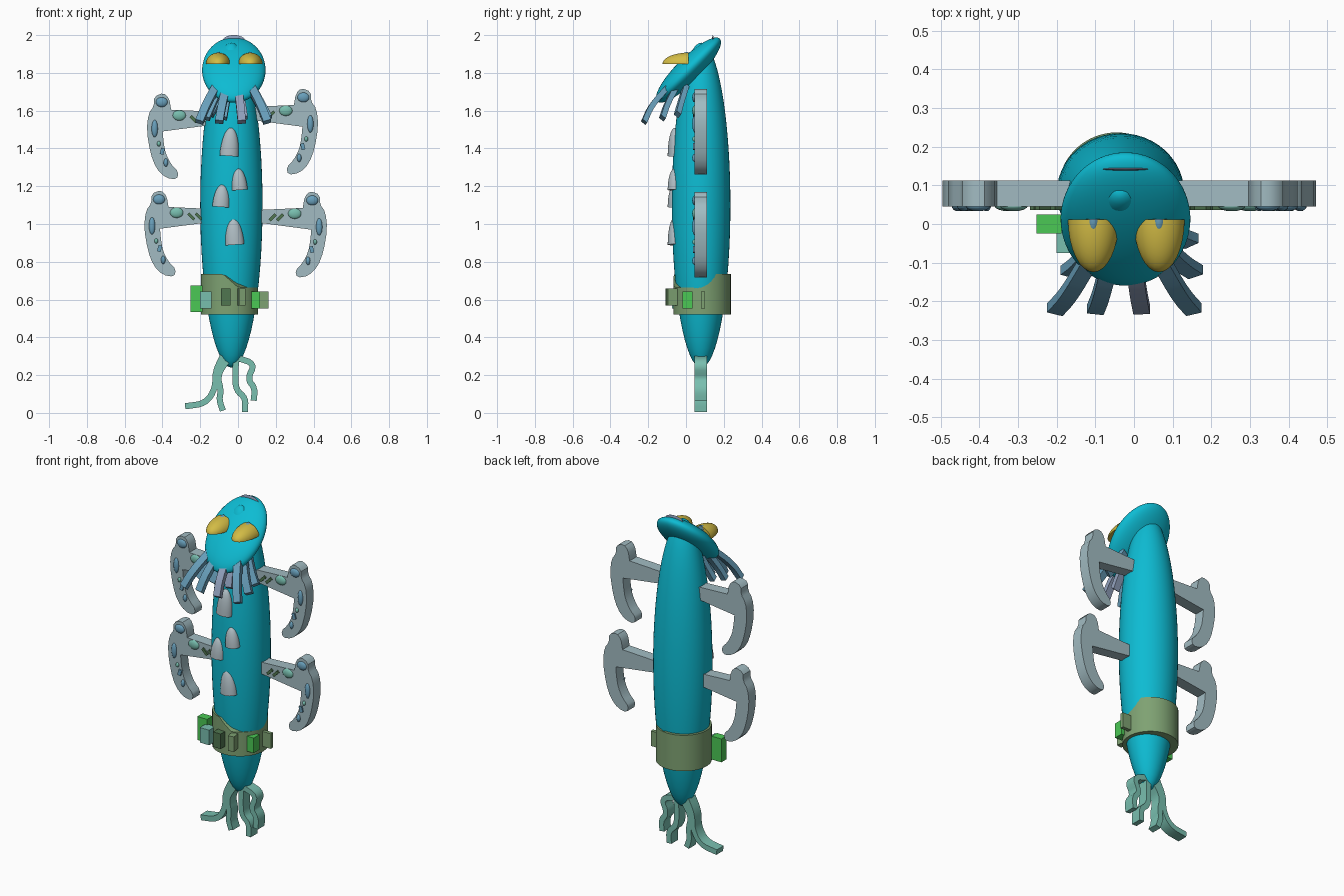
import bpy, bmesh, math
from mathutils import Vector, Matrix

if "Cube" in bpy.data.objects:
    bpy.data.objects.remove(bpy.data.objects["Cube"], do_unlink=True)


def material(name, *rgb):
    m = bpy.data.materials.new(name)
    m.use_nodes = True
    m.diffuse_color = (*rgb, 1)
    m.node_tree.nodes["Principled BSDF"].inputs["Base Color"].default_value = (*rgb, 1)
    return m


CYAN = material("cyan_skin", 0.004, 0.5, 0.65)
GREY = material("blue_grey", 0.36, 0.5, 0.54)
PALE = material("pale_grey", 0.43, 0.51, 0.55)
YELLOW = material("yellow", 0.65, 0.5, 0.06)
SAGE = material("sage_green", 0.21, 0.36, 0.17)
BRIGHT = material("bright_green", 0.07, 0.58, 0.09)
TEAL = material("teal", 0.19, 0.52, 0.43)
STEEL = material("steel_blue", 0.14, 0.35, 0.5)
LAVENDER = material("lavender_grey", 0.28, 0.35, 0.5)
DARK = material("dark_green", 0.08, 0.18, 0.08)
Y = Vector((0, 1, 0))


def finish(name, bm, mat, smooth=True):
    bmesh.ops.recalc_face_normals(bm, faces=bm.faces)
    mesh = bpy.data.meshes.new(name)
    bm.to_mesh(mesh)
    bm.free()
    mesh.materials.append(mat)
    ob = bpy.data.objects.new(name, mesh)
    bpy.context.collection.objects.link(ob)
    if smooth:
        bpy.ops.object.select_all(action='DESELECT')
        ob.select_set(True)
        bpy.context.view_layer.objects.active = ob
        bpy.ops.object.shade_smooth_by_angle(angle=math.radians(35))
    return ob


def place(loc, size, rot=(0, 0, 0)):
    turn = Matrix.Identity(4)
    for axis, angle in zip("XYZ", rot):
        turn = Matrix.Rotation(math.radians(angle), 4, axis) @ turn
    return Matrix.Translation(loc) @ turn @ Matrix.Diagonal((*size, 1))


def ellipsoid(name, mat, loc, radii, rot=(0, 0, 0), cuts=(), segs=24):
    """Ellipsoid, optionally cut flat; each cut normal points to the removed side."""
    bm = bmesh.new()
    bmesh.ops.create_uvsphere(bm, u_segments=segs, v_segments=segs * 2 // 3, radius=1)
    for normal in cuts:
        geom = bm.verts[:] + bm.edges[:] + bm.faces[:]
        bmesh.ops.bisect_plane(bm, geom=geom, plane_co=(0, 0, 0), plane_no=normal,
                               clear_outer=True)
        bmesh.ops.holes_fill(bm, edges=[e for e in bm.edges if e.is_boundary])
    bmesh.ops.transform(bm, matrix=place(loc, radii, rot), verts=bm.verts)
    return finish(name, bm, mat)


def box(name, mat, loc, size, rot=(0, 0, 0)):
    bm = bmesh.new()
    bmesh.ops.create_cube(bm, size=1, matrix=place(loc, size, rot))
    return finish(name, bm, mat, False)


def soften(points, rounds=2, closed=False):
    """Corner cutting for a smooth path or outline."""
    for _ in range(rounds):
        pairs = list(zip(points, points[1:] + points[:1]))
        new = [] if closed else [points[0]]
        for a, b in pairs if closed else pairs[:-1]:
            new += [a.lerp(b, 0.25), a.lerp(b, 0.75)]
        points = new if closed else new + [points[-1]]
    return points


def ribbon(name, mat, points, width, depth, axis):
    """Rectangular strip swept along a path, with its depth along axis."""
    path = soften([Vector(p) for p in points])
    bm, rings = bmesh.new(), []
    for i, p in enumerate(path):
        tangent = path[min(i + 1, len(path) - 1)] - path[max(i - 1, 0)]
        side = tangent.cross(axis).normalized() * width / 2
        out = axis * depth / 2
        rings.append([bm.verts.new(p + c) for c in
                      (side + out, out - side, -side - out, side - out)])
    for a, b in zip(rings, rings[1:]):
        for k in range(4):
            n = (k + 1) % 4
            bm.faces.new((a[k], a[n], b[n], b[k]))
    bm.faces.new(rings[0])
    bm.faces.new(rings[-1])
    return finish(name, bm, mat)


# Body and tilted head
ellipsoid("body", CYAN, (-0.035, 0.08, 1.1), (0.165, 0.155, 0.86), segs=48)
ellipsoid("head", CYAN, (-0.022, 0.013, 1.815), (0.168, 0.065, 0.235), (-45, 0, 0), segs=48)
ellipsoid("head_crest", LAVENDER, (-0.022, 0.142, 1.97), (0.06, 0.004, 0.03))

# Eyes: quarter domes with pupils behind the brow
for side, x in (("right", -0.105), ("left", 0.065)):
    ellipsoid(side + "_eye", YELLOW, (x, 0.012, 1.846), (0.066, 0.137, 0.061),
              cuts=((0, 1, 0), (0, 0, -1)), segs=32)
    ellipsoid(side + "_pupil", STEEL, (x, 0.013, 1.88), (0.02, 0.047, 0.031),
              cuts=((0, 1, 0),))

# Face tentacles in three rows
slant = Vector((0, -0.78, 0.62))
rows = (("front", -0.09, -0.222, 1.54, (-0.205, -0.1, 0.02, 0.155)),
        ("middle", -0.05, -0.125, 1.56, (-0.17, -0.08, 0.03, 0.16)),
        ("back", 0.0, -0.045, 1.58, (-0.15, 0.15)))
for row, y0, y1, z1, tips in rows:
    for i, x in enumerate(tips):
        root = -0.022 + (x + 0.022) * 0.5
        mid = (root + (x - root) * 0.6, y0 + (y1 - y0) * 0.7, 1.63)
        ribbon(f"{row}_face_tentacle_{i + 1}", LAVENDER if i == 2 else STEEL,
               [(root, y0, 1.73), mid, (x, y1, z1)], 0.043, 0.03, slant)

# Hooked arms: one outline in hundredths, inward and down from the elbow knob
OUTLINE = [(27, 5), (5, 4), (4, -2), (1, -5), (-4, -3), (-4, 2), (-7, 6), (-8, 15),
           (-6, 27), (-3, 35), (2, 40), (8, 41), (9, 37), (5, 33), (2, 27), (1, 21),
           (0.5, 15.5), (27, 12)]


def arm(name, x, z, inward):
    def at(u, v, y=0.047):
        return Vector((x + inward * u / 100, y, z - v / 100))
    outline = [at(u, v, 0.045) for u, v in OUTLINE]
    bm = bmesh.new()
    inner = [outline[-1], outline[0]]
    curve = inner[:1] + inner[1:] + soften(outline[1:-1], 1)
    face = bm.faces.new([bm.verts.new(p) for p in curve])
    moved = bmesh.ops.extrude_face_region(bm, geom=[face])["geom"]
    verts = [g for g in moved if isinstance(g, bmesh.types.BMVert)]
    bmesh.ops.translate(bm, vec=Y * 0.067, verts=verts)
    finish(name, bm, GREY)
    # Beads and small bars on the front face
    beads = (("knob", STEEL, 0, 0, 0.032, 0.026), ("spot", TEAL, 9.3, 7, 0.036, 0.028),
             ("disc", STEEL, -3.7, 14, 0.017, 0.046), ("stud", STEEL, 2.2, 32, 0.012, 0.022),
             ("pip", TEAL, -1.5, 22, 0.01, 0.014))
    for part, mat, u, v, rx, rz in beads:
        ellipsoid(f"{name}_{part}", mat, at(u, v), (rx, 0.014, rz), segs=16)
    for i, u in enumerate((17, 21)):
        box(f"{name}_bar_{i + 1}", DARK, at(u, 9), (0.045, 0.022, 0.016), (0, 45 * inward, 0))
    box(name + "_lower_bar", STEEL, at(0.3, 26), (0.02, 0.02, 0.034), (0, 15 * inward, 0))


arm("right_upper_arm", -0.404, 1.645, 1)
arm("left_upper_arm", 0.346, 1.67, -1)
arm("right_lower_arm", -0.418, 1.13, 1)
arm("left_lower_arm", 0.393, 1.125, -1)

# Belly scales: half domes with flat undersides
for i, (x, z, rx, rz) in enumerate(((-0.047, 1.36, 0.05, 0.15), (0.008, 1.18, 0.043, 0.115),
                                    (-0.09, 1.09, 0.046, 0.12), (-0.017, 0.89, 0.05, 0.145))):
    ellipsoid(f"belly_scale_{i + 1}", PALE, (x, -0.06, z), (rx, 0.037, rz),
              (0, 4 * (-1) ** i, 0), cuts=((0, 0, -1),))

# Belt, dipping at the front left
bm = bmesh.new()
bmesh.ops.create_cone(bm, cap_ends=True, segments=64, radius1=0.152, radius2=0.152,
                      depth=0.215, matrix=Matrix.Translation((-0.045, 0.085, 0.6275)))


def clamp(t):
    return max(0, min(1, t))


for v in bm.verts:
    if v.co.z > 0.6:
        v.co.z -= 0.07 * clamp((v.co.x + 0.08) / 0.08) * clamp((0.15 - v.co.y) / 0.06)
finish("belt", bm, SAGE)

# Belt pouches
pouches = ((BRIGHT, -0.22, 0.0, 0.605, 0.065, 0.05, 0.14, 0),
           (TEAL, -0.17, -0.045, 0.597, 0.062, 0.06, 0.09, 0),
           (DARK, -0.065, -0.08, 0.613, 0.05, 0.055, 0.09, 0),
           (SAGE, 0.018, -0.07, 0.613, 0.036, 0.06, 0.09, 10),
           (BRIGHT, 0.095, 0.008, 0.597, 0.045, 0.055, 0.09, 0),
           (SAGE, 0.125, 0.09, 0.597, 0.075, 0.022, 0.09, 0))
for i, (mat, x, y, z, w, d, h, turn) in enumerate(pouches):
    box(f"belt_pouch_{i + 1}", mat, (x, y, z), (w, d, h), (0, 0, turn))

# Tail tentacles: wavy flat strips
tails = (((-0.08, 0.3), (-0.12, 0.22), (-0.12, 0.13), (-0.17, 0.05), (-0.28, 0.035)),
         ((-0.05, 0.29), (-0.11, 0.2), (-0.09, 0.12), (-0.1, 0.07), (-0.08, 0.012)),
         ((-0.01, 0.28), (-0.015, 0.2), (-0.01, 0.12), (0.04, 0.08), (0.036, 0.005)),
         ((0.0, 0.29), (0.09, 0.26), (0.05, 0.18), (0.09, 0.13), (0.083, 0.065)))
for i, pts in enumerate(tails):
    ribbon(f"tail_tentacle_{i + 1}", TEAL, [(x, 0.078, z) for x, z in pts], 0.032, 0.064, Y)
